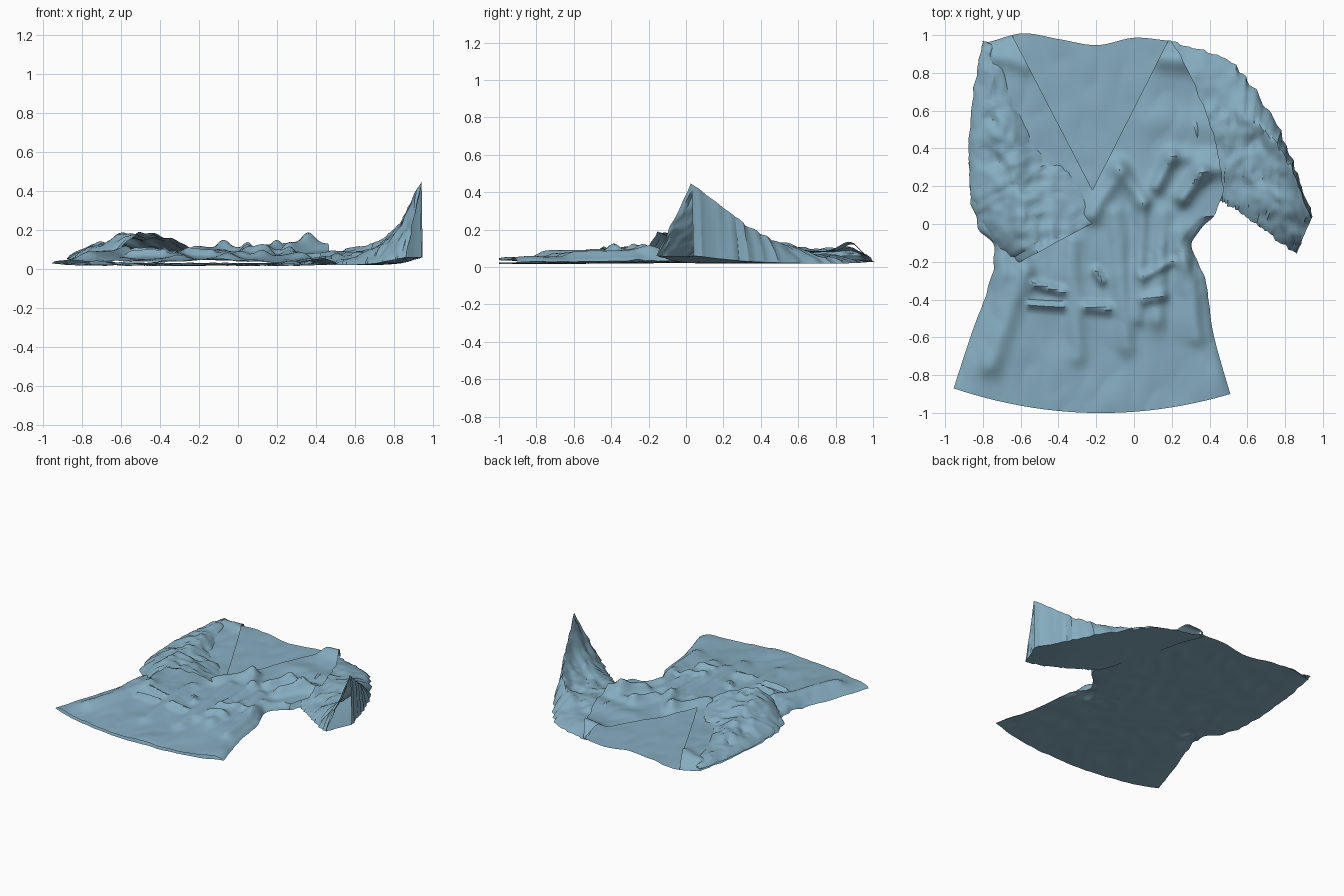
import bpy, bmesh, math
from mathutils import Vector, noise

if "Cube" in bpy.data.objects:
    bpy.data.objects.remove(bpy.data.objects["Cube"])


def curve(pts, t):
    """Catmull-Rom through evenly spaced control points, t in 0..1."""
    n = len(pts) - 1
    i = min(int(t * n), n - 1)
    f = t * n - i
    p = [Vector(pts[max(0, min(n, i + k))]) for k in (-1, 0, 1, 2)]
    return 0.5 * (2 * p[1] + (p[2] - p[0]) * f + (2 * p[0] - 5 * p[1] + 4 * p[2] - p[3]) * f ** 2
                  + (3 * p[1] - p[0] - 3 * p[2] + p[3]) * f ** 3)


def grid(name, nu, nv, fn):
    """Mesh sheet from fn(u, v) -> position."""
    bm = bmesh.new()
    rows = [[bm.verts.new(fn(i / nu, j / nv)) for i in range(nu + 1)] for j in range(nv + 1)]
    for a, b in zip(rows, rows[1:]):
        for i in range(nu):
            bm.faces.new((a[i], a[i + 1], b[i + 1], b[i]))
    return name, bm


def finish(name, bm, flip=False):
    bmesh.ops.remove_doubles(bm, verts=bm.verts, dist=0.0005)
    bmesh.ops.triangulate(bm, faces=[f for f in bm.faces if len(f.verts) > 3] )
    if flip:
        bmesh.ops.reverse_faces(bm, faces=bm.faces)
    me = bpy.data.meshes.new(name)
    bm.to_mesh(me)
    bm.free()
    ob = bpy.data.objects.new(name, me)
    bpy.context.collection.objects.link(ob)
    me.materials.append(cloth)
    bpy.context.view_layer.objects.active = ob
    bpy.ops.object.select_all(action='DESELECT')
    ob.select_set(True)
    bpy.ops.object.shade_smooth_by_angle(angle=math.radians(35))
    return ob


cloth = bpy.data.materials.new("cloth")
cloth.diffuse_color = (0.24, 0.42, 0.53, 1)
cloth.use_nodes = True
cloth.node_tree.nodes["Principled BSDF"].inputs["Base Color"].default_value = cloth.diffuse_color

# Body side seams from hem to shoulder
LEFT = [(-.955, -.87), (-.86, -.58), (-.77, -.33), (-.74, -.13), (-.83, .0), (-.87, .24), (-.85, .6), (-.79, .96)]
RIGHT = [(.51, -.90), (.42, -.58), (.38, -.30), (.31, -.10), (.46, .12), (.44, .4), (.34, .7), (.2, .98)]
TOP = [(0, 0), (0, .045), (0, .01), (0, -.025), (0, .01), (0, -.01)]

# Creases: start, end, width, height
FOLDS = [
    (-.22, .05, -.08, .28, .05, .05), (-.08, .30, .05, .12, .045, .04), (.12, .20, .2, .36, .04, .05),
    (.2, .35, .4, .36, .04, .03), (.26, .14, .36, .28, .045, .075), (.36, .27, .54, .32, .05, .05),
    (-.10, .05, -.04, -.65, .05, .035), (.05, .1, .02, -.5, .04, .03), (.16, .05, .12, -.5, .05, .03),
    (-.32, -.1, -.30, -.7, .05, .03), (-.58, -.25, -.76, -.75, .06, .045), (-.52, -.32, -.38, -.36, .025, .045),
    (-.55, -.43, -.38, -.44, .02, .04), (-.25, -.44, -.14, -.45, .03, .045), (.06, -.40, .15, -.38, .03, .04),
    (.05, -.28, .2, -.2, .025, .03), (.25, -.05, .33, -.6, .05, .03), (-.2, -.25, -.17, -.3, .025, .04),
    (.15, .88, .5, .84, .06, .05), (-.74, .9, -.58, .84, .05, .03), (.1, .55, .5, .5, .09, .02)]


def fold_height(x, y):
    h = 0
    p = Vector((x, y))
    for x0, y0, x1, y1, w, a in FOLDS:
        s, d = Vector((x0, y0)), Vector((x1 - x0, y1 - y0))
        t = max(0, min(1, (p - s).dot(d) / d.length_squared))
        h += a * math.exp(-((p - s - d * t).length / w) ** 2)
    return h


def rumple(x, y, k=5):
    return noise.noise(Vector((x * k, y * k * .6, 3.3)))


def body_xy(u, v):
    p = curve(LEFT, v).lerp(curve(RIGHT, v), u)
    p.y += -.46 * u * (1 - u) * (1 - v) ** 3 + curve(TOP, u).y * v ** 8
    jag = noise.noise(Vector((p.y * 14, u, 0))) * .016 * abs(2 * u - 1) ** 8
    return p.x + jag * (v > .2), p.y


def back(u, v):
    x, y = body_xy(u, v)
    waist = math.exp(-((y + .2) / .12) ** 2) * (2 * abs(u - .5)) ** 2
    z = .015 + .012 * abs(rumple(x, y, 8)) + .03 * waist * abs(rumple(x, y, 14))
    return x, y, z + .012 * v + .01 * (2 * u - 1) ** 8


def front(u, v):
    x, y = body_xy(u, v)
    b = Vector(back(u, v)).z
    side = u if v > .52 else min(u, 1 - u)
    e = min(1, side / .06) ** .5
    e *= min(1, (1 - v) / .05) ** .5 if v > .95 else 1
    waist = math.exp(-((y + .25) / .25) ** 2)
    h = .022 + .028 * min(1, v * 3) + fold_height(x, y) * .85 + .012 * rumple(x, y)
    h += .012 * waist * rumple(x * 2, y, 8)
    return x, y, b + max(.006, h) * e


finish(*grid("back_panel", 70, 90, back), flip=True)

# Front panel with a deep V neck cut out
name, bm = grid("front_panel", 90, 120, front)
V, NL, NR = Vector((-.22, .18, 0)), Vector((-.63, .97, 0)), Vector((.17, .95, 0))
normals = []
for a, b in ((V, NL), (NR, V)):
    n = (b - a).cross(Vector((0, 0, 1))).normalized()
    normals.append(n)
    bmesh.ops.bisect_plane(bm, geom=bm.verts[:] + bm.edges[:] + bm.faces[:], plane_co=V, plane_no=n)
hole = [f for f in bm.faces if all((f.calc_center_median() - V).dot(n) > 0 for n in normals)]
bmesh.ops.delete(bm, geom=hole, context='FACES')
finish(name, bm)


def sleeve(name, inner, outer, shape, seed):
    """Open tube: flat underside, tented top. shape = (base z, height, peak place)."""
    def wall(u, v):
        a, b, s = curve(inner, v), curve(outer, v), curve(shape, v)
        under = u < .4
        t = u / .4 if under else 1 - (u - .4) / .6
        p = a.lerp(b, t)
        f = 0
        if not under:
            f = t / s.z if t < s.z else (1 - t) / (1 - s.z)
            f = max(0, f) ** (.5 + .5 * min(1, s.y / .3))
        r = noise.noise(Vector((p.x * 7, p.y * 7, seed)))
        r += .6 * noise.noise(Vector((p.x * 17, p.y * 17, seed)))
        z = s.x + s.y * f + (0 if under else .035 * r * min(1, 4 * t * (1 - t)))
        k = .012 * noise.noise(Vector((v * 30, t * 5, seed)))
        return p.x + k, p.y + k, max(.012, z)
    finish(*grid(name, 50, 60, wall))


# Right sleeve, its cuff standing up
sleeve("right_sleeve",
       [(.43, .14), (.48, .11), (.58, .05), (.71, -.05), (.86, -.16)],
       [(.18, .97), (.50, .86), (.70, .62), (.84, .33), (.945, .04)],
       [(.025, .06, .5), (.02, .075, .6), (.02, .10, .8), (.03, .22, .93), (.06, .40, .96)], 1.7)

# Left sleeve, folded over the chest
sleeve("left_sleeve",
       [(-.80, .97), (-.86, .62), (-.87, .22), (-.80, -.02), (-.62, -.21)],
       [(-.73, .94), (-.60, .62), (-.48, .38), (-.30, .26), (-.19, .02)],
       [(.06, .03, .5), (.055, .06, .5), (.05, .09, .55), (.05, .12, .4), (.07, .13, .27)], 5.1)
